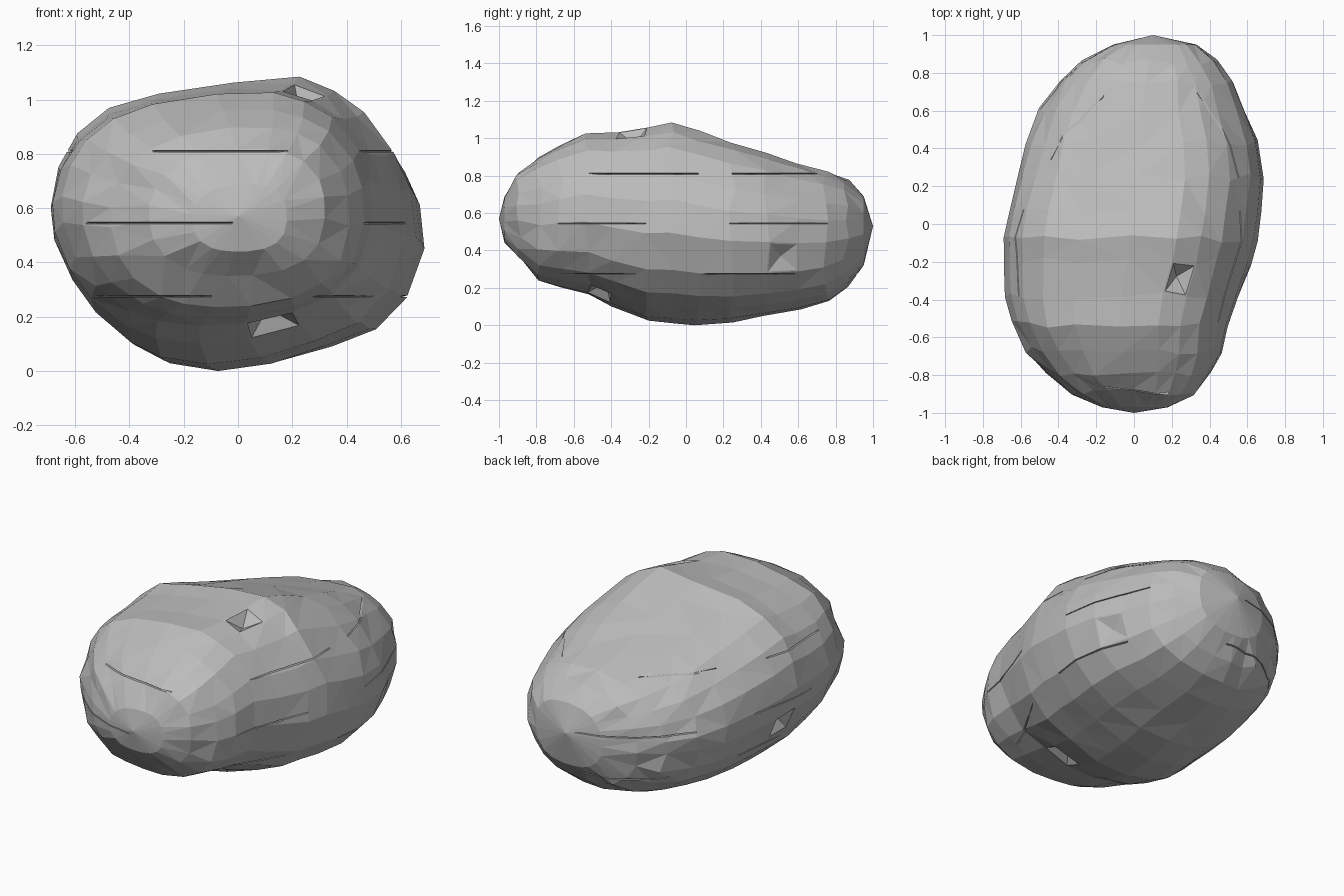
import bpy, bmesh, math, random
from mathutils import Vector

random.seed(4)
cube = bpy.data.objects.get("Cube")
if cube:
    bpy.data.objects.remove(cube)

# Sections from front to back: y, x min, x max, z min, z max
SECTIONS = [
    (-.97, -.17, .18, .44, .69), (-.89, -.33, .32, .35, .82), (-.79, -.47, .41, .235, .9),
    (-.67, -.575, .465, .2, .965), (-.53, -.65, .495, .165, 1.03), (-.38, -.685, .55, .1, 1.035),
    (-.2, -.69, .62, .025, 1.06), (-.08, -.69, .655, .01, 1.085), (.06, -.665, .675, 0, 1.04),
    (.25, -.62, .687, .015, .98), (.43, -.575, .655, .05, .925), (.6, -.505, .585, .085, .87),
    (.75, -.395, .525, .13, .825), (.86, -.28, .44, .205, .78), (.95, -.11, .33, .32, .69),
]
# Lopsided outline of the boulder's middle
OUTLINE = [
    (.6875, .49), (.665, .67), (.6, .8), (.49, .95), (.38, 1.03), (.25, 1.085), (0, 1.06),
    (-.28, 1.02), (-.47, .97), (-.59, .875), (-.66, .75), (-.6875, .6), (-.67, .48), (-.59, .33),
    (-.5, .21), (-.37, .09), (-.26, .03), (-.08, 0), (.12, .03), (.32, .1), (.49, .165), (.61, .29),
]
FRONT_TIP, BACK_TIP = (0, -1, .57), (.1, 1, .53)
SEAMS = (.275, .545, .81)
# Hollows: position and depth
HOLLOWS = [((.25, -.29, 1.03), .06), ((.08, -.47, .14), .07),
           ((-.62, .05, .36), .08), ((.57, .55, .42), .03)]


def squareness(p):
    """Corner fullness: the left shoulder is full, the right one slopes."""
    if p.y < 0:
        return 2.6
    return 2.9 if p.x > 0 else 1.95


def section_ring(bm, y, x0, x1, z0, z1):
    """One ring of the stone, a rounded box towards both ends."""
    ring = []
    inside = abs(y) < .9
    for x, z in OUTLINE:
        p = Vector((x / .6875, z / .5425 - 1))
        power = squareness(p)
        p = p.lerp(p / (abs(p.x) ** power + abs(p.y) ** power) ** (1 / power), abs(y))
        slide = random.uniform(-.02, .02) if inside else 0
        ring.append(bm.verts.new(((x0 + x1) / 2 + p.x * (x1 - x0) / 2, y + slide,
                                  (z0 + z1) / 2 + p.y * (z1 - z0) / 2)))
    return ring


def build_stone(bm):
    rings = [section_ring(bm, *s) for s in SECTIONS]
    count = len(OUTLINE)
    for a, b in zip(rings, rings[1:]):
        for i in range(count):
            j = (i + 1) % count
            bm.faces.new((a[i], a[j], b[j], b[i]))
    for tip, ring in ((FRONT_TIP, rings[0]), (BACK_TIP, rings[-1])):
        pole = bm.verts.new(tip)
        for i in range(count):
            bm.faces.new((pole, ring[i], ring[(i + 1) % count]))
    bmesh.ops.recalc_face_normals(bm, faces=bm.faces)


def sink_hollow(bm, place, depth):
    """Inset the nearest facet and push its middle into the stone."""
    place = Vector(place)
    face = min(bm.faces, key=lambda f: (f.calc_center_median() - place).length)
    bmesh.ops.inset_region(bm, faces=[face], thickness=.012)
    normal = face.normal.copy()
    middle = bmesh.ops.poke(bm, faces=[face])["verts"][0]
    middle.co -= normal * depth


def cut_seam(bm, height):
    """Thin broken crack running level around the stone."""
    for offset in (-.003, 0, .003):
        everything = bm.verts[:] + bm.edges[:] + bm.faces[:]
        bmesh.ops.bisect_plane(bm, geom=everything, dist=.0005,
                               plane_co=(0, 0, height + offset), plane_no=(0, 0, 1))
    for v in bm.verts:
        if abs(v.co.z - height) < .0008:
            angle = math.atan2(v.co.y, v.co.x)
            if math.sin(angle * 5 + height * 20) > .2:
                v.co.x *= .97
                v.co.y *= .97


bm = bmesh.new()
build_stone(bm)
for place, depth in HOLLOWS:
    sink_hollow(bm, place, depth)
bmesh.ops.triangulate(bm, faces=[f for f in bm.faces if len(f.verts) == 4])
for height in SEAMS:
    cut_seam(bm, height)

mesh = bpy.data.meshes.new("boulder")
bm.to_mesh(mesh)
bm.free()
boulder = bpy.data.objects.new("boulder", mesh)
bpy.context.collection.objects.link(boulder)

# Plain grey stone
stone = bpy.data.materials.new("grey_stone")
stone.use_nodes = True
colour = (.5, .5, .5, 1)
stone.diffuse_color = colour
stone.node_tree.nodes["Principled BSDF"].inputs["Base Color"].default_value = colour
mesh.materials.append(stone)
